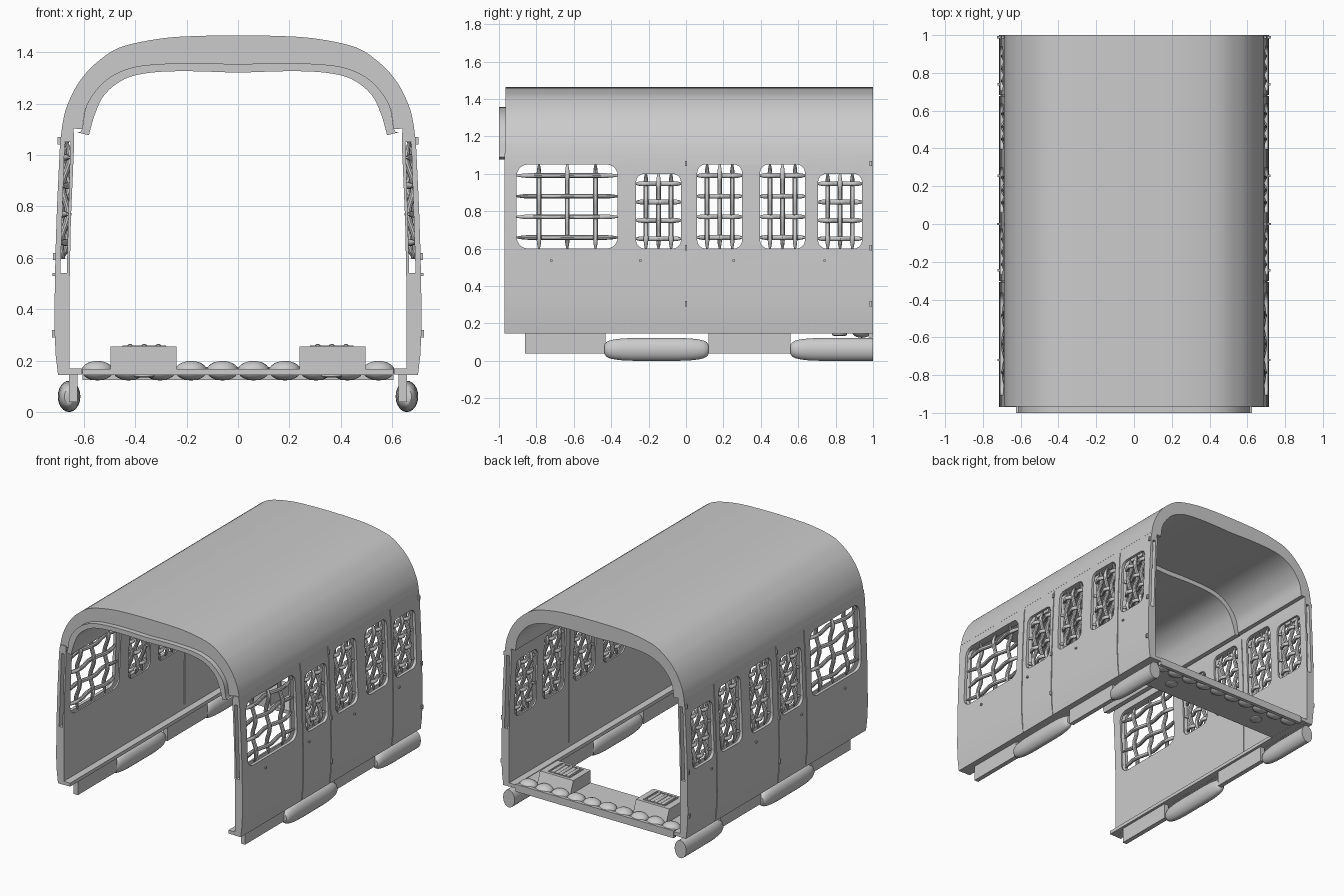
import bpy, bmesh, math
from mathutils import Vector

if "Cube" in bpy.data.objects:
    bpy.data.objects.remove(bpy.data.objects["Cube"])

grey = bpy.data.materials.new("light_grey")
grey.diffuse_color = (0.6, 0.6, 0.6, 1)
grey.use_nodes = True
grey.node_tree.nodes["Principled BSDF"].inputs["Base Color"].default_value = grey.diffuse_color


def finish(name, bm, mirror=False, cutters=()):
    """Turn a bmesh into an object, bake booleans and mirror, smooth it."""
    bmesh.ops.recalc_face_normals(bm, faces=bm.faces)
    me = bpy.data.meshes.new(name)
    bm.to_mesh(me)
    bm.free()
    ob = bpy.data.objects.new(name, me)
    bpy.context.collection.objects.link(ob)
    for c in cutters:
        m = ob.modifiers.new("cut", 'BOOLEAN')
        m.operation, m.solver, m.object = 'DIFFERENCE', 'EXACT', c
    if mirror:
        m = ob.modifiers.new("mirror", 'MIRROR')
        m.use_mirror_merge = False
    if ob.modifiers:
        dg = bpy.context.evaluated_depsgraph_get()
        baked = bpy.data.meshes.new_from_object(ob.evaluated_get(dg))
        ob.modifiers.clear()
        ob.data = baked
    ob.data.materials.clear()
    ob.data.materials.append(grey)
    bpy.ops.object.select_all(action='DESELECT')
    ob.select_set(True)
    bpy.context.view_layer.objects.active = ob
    bpy.ops.object.shade_smooth_by_angle(angle=math.radians(35))
    return ob


def prism(bm, pts, a, b, axis='y'):
    """Extrude a profile: (x,z) along y, (y,z) along x."""
    def co(p, t):
        return (p[0], t, p[1]) if axis == 'y' else (t, p[0], p[1])
    f = bm.faces.new([bm.verts.new(co(p, a)) for p in pts])
    r = bmesh.ops.extrude_face_region(bm, geom=[f])
    vs = [v for v in r['geom'] if isinstance(v, bmesh.types.BMVert)]
    bmesh.ops.translate(bm, verts=vs, vec=Vector(co((0, 0), b - a)))


def box(bm, x0, x1, y0, y1, z0, z1):
    prism(bm, [(x0, z0), (x1, z0), (x1, z1), (x0, z1)], y0, y1)


def spline(pts, n=4):
    """Catmull-Rom smoothing of a few points."""
    v = [Vector(p) for p in pts]
    v = [2 * v[0] - v[1]] + v + [2 * v[-1] - v[-2]]
    out = []
    for i in range(1, len(v) - 2):
        a, b, c, d = v[i - 1:i + 3]
        for k in range(n):
            t = k / n
            out.append(0.5 * (2 * b + (c - a) * t + (2 * a - 5 * b + 4 * c - d) * t**2
                              + (3 * b - a - 3 * c + d) * t**3))
    return out + [v[-2]]


def arch(outer, inner):
    """Closed arch section from right-hand half curves, bottom to crown."""
    full = lambda h: h + [Vector((-p.x, p.y)) for p in reversed(h[:-1])]
    return full(spline(outer)) + full(spline(inner))[::-1]


def tube(bm, axis, rings, fixed, squash=1.0, n=10):
    """Round bar along y or z; rings are (x, position, radius)."""
    prev = first = None
    for x, t, r in rings:
        ring = []
        for k in range(n):
            a = 2 * math.pi * k / n
            u, w = r * math.cos(a) * squash, r * math.sin(a)
            ring.append(bm.verts.new((x + u, t, fixed + w) if axis == 'y' else (x + u, fixed + w, t)))
        if prev:
            for k in range(n):
                bm.faces.new((prev[k], prev[(k + 1) % n], ring[(k + 1) % n], ring[k]))
        first = first or ring
        prev = ring
    bm.faces.new(first)
    bm.faces.new(prev)


# Roof shell and inner lining
OUT = [(.685, 1.107), (.672, 1.17), (.645, 1.237), (.61, 1.295), (.556, 1.354), (.46, 1.418),
       (.30, 1.453), (.15, 1.463), (0, 1.465)]
MID = [(.607, 1.10), (.587, 1.198), (.517, 1.288), (.42, 1.338), (.30, 1.354), (.15, 1.357), (0, 1.353)]
LOW = [(.58, 1.077), (.556, 1.16), (.517, 1.237), (.44, 1.296), (.34, 1.32), (.2, 1.326), (0, 1.32)]
bm = bmesh.new()
prism(bm, arch(OUT, MID), -.965, 1.0)
finish("roof", bm)
bm = bmesh.new()
prism(bm, arch([(.625, 1.088)] + MID[0:], LOW), -1.0, .35)
finish("roof_lining", bm)

# Window openings (y0, y1, z0, z1, corner radius)
WINDOWS = [(-.905, -.365, .60, 1.05, .06), (-.267, -.027, .60, 1.0, .045), (.06, .30, .60, 1.05, .045),
           (.396, .636, .60, 1.05, .045), (.706, .941, .60, 1.0, .045)]
bm = bmesh.new()
for y0, y1, z0, z1, r in WINDOWS:
    pts = []
    for q, (cy, cz) in enumerate([(y1 - r, z1 - r), (y0 + r, z1 - r), (y0 + r, z0 + r), (y1 - r, z0 + r)]):
        for k in range(6):
            a = (q + k / 5) * math.pi / 2
            pts.append((cy + r * math.cos(a), cz + r * math.sin(a)))
    prism(bm, pts, .58, .8, 'x')
window_cutter = finish("window_cutter", bm)

# Pocket between the wall skins
bm = bmesh.new()
prism(bm, [(.666, .54), (.691, .54), (.674, 1.05), (.652, 1.05)], -1.1, 1.1)
slot_cutter = finish("slot_cutter", bm)

# Door seams outside, panel seam inside
OUTER = [(.700, .145), (.709, .22), (.714, .32), (.713, .45), (.710, .62), (.704, .80), (.692, 1.05), (.684, 1.11)]
bm = bmesh.new()
seam = [(x - .006, z - (.05 if i == 0 else 0)) for i, (x, z) in enumerate(OUTER[:-1])] + [(.683, 1.09), (.76, 1.09), (.76, .1)]
for y in (-.305, 0, .68):
    prism(bm, seam, y - .003, y + .003)
prism(bm, [(.60, .2), (.661, .2), (.661, .5), (.655, .75), (.643, 1.06), (.60, 1.06)], .347, .353)
seam_cutter = finish("seam_cutter", bm)

# Side walls
bm = bmesh.new()
prism(bm, OUTER + [(.640, 1.11), (.637, 1.05), (.650, .75), (.655, .5), (.655, .145)], -.97, 1.0)
finish("side_walls", bm, True, (slot_cutter, window_cutter, seam_cutter))
for c in (window_cutter, slot_cutter, seam_cutter):
    bpy.data.objects.remove(c)

# Woven window bars
bm = bmesh.new()
mid = lambda z: .68 - (z - .6) * .033
AMP, RAD, N = .013, .0135, 16
for y0, y1, z0, z1, _ in WINDOWS:
    w, h = y1 - y0, z1 - z0
    dy, dz = w * .28, h * .245
    ys, zs = y0 + w * .5 - dy, z0 + h * .5 - 1.5 * dz
    taper = lambda s: RAD * min(1, .35 + 7 * min(s, 1 - s))
    for j in range(3):
        rings = []
        for k in range(N + 1):
            z = z0 - .005 + (h + .01) * k / N
            off = AMP * (-1)**j * math.cos(math.pi * (z - zs) / dz)
            rings.append((mid(z) + off, z, taper(k / N)))
        tube(bm, 'z', rings, ys + j * dy)
    for i in range(4):
        rings = []
        z = zs + i * dz
        for k in range(N + 1):
            y = y0 - .005 + (w + .01) * k / N
            off = -AMP * (-1)**i * math.cos(math.pi * (y - ys) / dy)
            rings.append((mid(z) + off, y, taper(k / N)))
        tube(bm, 'y', rings, z)
finish("window_bars", bm, True)

# Bottom flange and sills
bm = bmesh.new()
box(bm, .607, .698, -.97, 1.0, .146, .17)
finish("floor_flange", bm, True)
bm = bmesh.new()
for y0, y1 in ((-.86, -.43), (.12, .56)):
    box(bm, .625, .657, y0, y1, .04, .147)
finish("sills", bm, True)

# Underside tanks, the rear one cut flat
bm = bmesh.new()
END = [(0, .026), (.008, .038), (.025, .047), (.055, .054), (.10, .059), (.16, .061)]
front = [(.657, -.435 + d, r) for d, r in END]
front += [(.657, .12 - d, r) for d, r in reversed(END)]
tube(bm, 'y', front, .061, .72, 24)
tube(bm, 'y', [(.657, .56 + d, r) for d, r in END] + [(.657, 1.0, .061)], .061, .72, 24)
finish("tanks", bm, True)

# Rear floor plate and end beam
bm = bmesh.new()
box(bm, -.605, .605, .70, .99, .145, .168)
finish("floor_plate", bm)
bm = bmesh.new()
box(bm, -.605, .605, .975, 1.0, .124, .175)
finish("end_beam", bm)

# Row of rounded beads along the beam
bm = bmesh.new()
for i in range(10):
    r = bmesh.ops.create_uvsphere(bm, u_segments=16, v_segments=10, radius=1)
    for v in r['verts']:
        v.co = (v.co.x * .062 + (i - 4.5) * .1215, v.co.y * .055 + .94, v.co.z * .038 + .161)
finish("beam_beads", bm)

# Floor boxes with sloped rear side, grille on top and disc below
bm = bmesh.new()
prism(bm, [(.70, .15), (.93, .15), (.89, .255), (.70, .255)], .24, .495, 'x')
finish("floor_boxes", bm, True)
bm = bmesh.new()
for x in (.31, .365, .42):
    tube(bm, 'y', [(x, .725, .008), (x, .735, .012), (x, .855, .012), (x, .865, .008)], .254)
for y in (.722, .862):
    box(bm, .285, .445, y, y + .008, .25, .259)
for x in (.281, .441):
    box(bm, x, x + .008, .722, .87, .25, .259)
finish("box_grilles", bm, True)
bm = bmesh.new()
tube(bm, 'z', [(.365, .134, .032), (.365, .138, .04), (.365, .15, .04)], .82, 1, 20)
finish("underside_discs", bm, True)

# Door hinges and handles
bm = bmesh.new()
for y in (0, .988):
    for z, x in ((.305, .714), (.605, .710), (1.055, .692)):
        box(bm, x - .01, x + .01, y - .006, y + .006, z - .014, z + .014)
finish("door_hinges", bm, True)
bm = bmesh.new()
for y in (-.72, -.245, .255, .74):
    box(bm, .70, .722, y - .006, y + .006, .53, .541)
finish("door_handles", bm, True)
